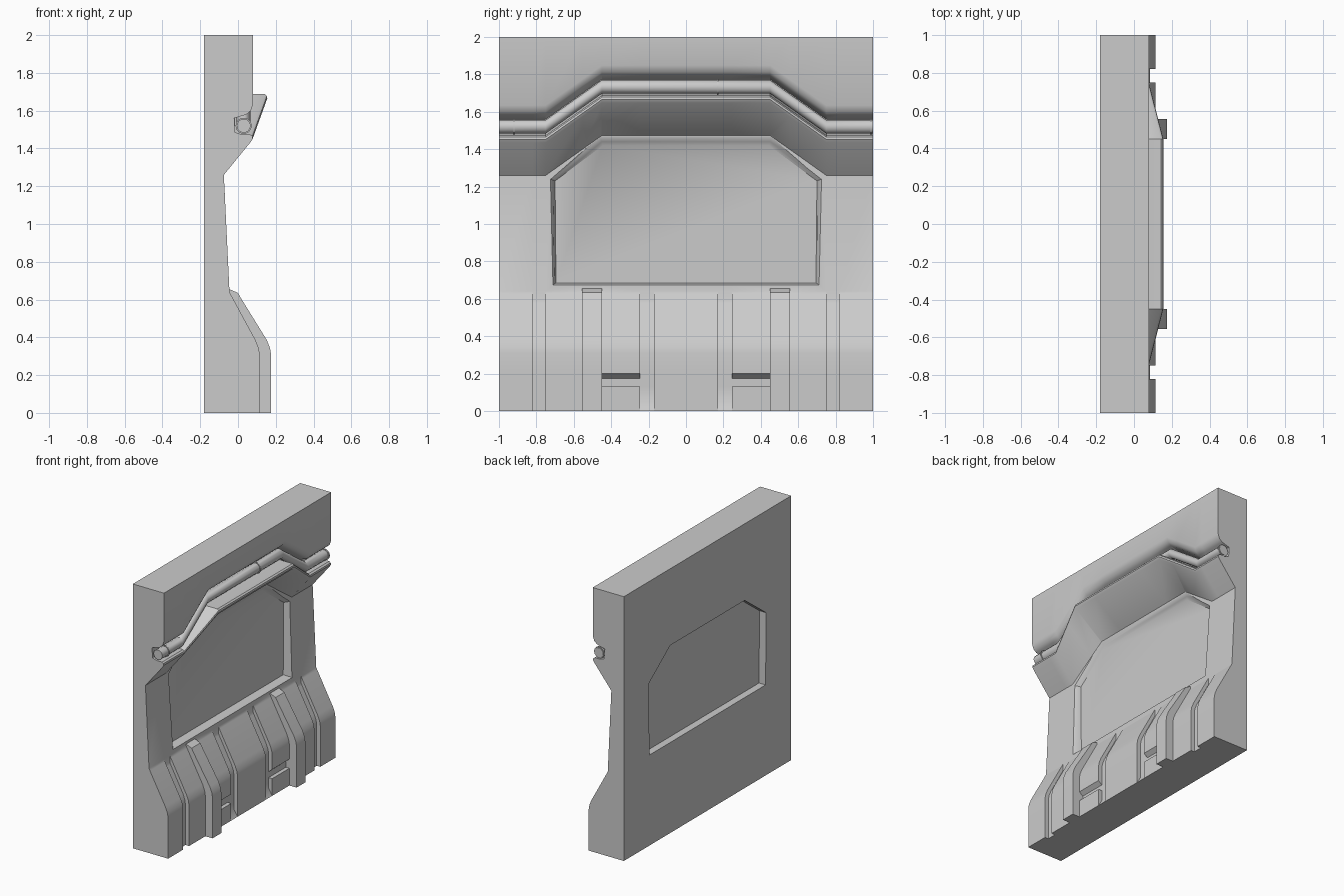
import bpy, bmesh, math
from mathutils import Vector

if "Cube" in bpy.data.objects:
    bpy.data.objects.remove(bpy.data.objects["Cube"])

BACK = -0.18


def make_object(name, bm):
    bmesh.ops.recalc_face_normals(bm, faces=bm.faces)
    mesh = bpy.data.meshes.new(name)
    bm.to_mesh(mesh)
    bm.free()
    ob = bpy.data.objects.new(name, mesh)
    bpy.context.collection.objects.link(ob)
    return ob


def loft(name, sections):
    """Skin a list of closed loops that share a point count, and cap the ends."""
    bm = bmesh.new()
    rings = [[bm.verts.new(p) for p in s] for s in sections]
    for a, b in zip(rings, rings[1:]):
        for i in range(len(a)):
            j = (i + 1) % len(a)
            bm.faces.new((a[i], a[j], b[j], b[i]))
    bm.faces.new(rings[0])
    bm.faces.new(rings[-1])
    bmesh.ops.remove_doubles(bm, verts=bm.verts, dist=0.0002)
    bmesh.ops.dissolve_degenerate(bm, edges=bm.edges, dist=0.0002)
    return make_object(name, bm)


def smooth(ob):
    bpy.ops.object.select_all(action='DESELECT')
    ob.select_set(True)
    bpy.context.view_layer.objects.active = ob
    bpy.ops.object.shade_smooth_by_angle(angle=math.radians(32))


def lift(y):
    """0 at the low ends of the canopy, 1 along its raised middle."""
    return min(1, max(0, (0.75 - abs(y)) / 0.30))


def wall_x(z):
    return -0.045 - 0.03 * (z - 0.64) / 0.62


# Lower skirt: bottom x, face x, slot x, then the upper end of the slope
slope = [(-0.029, 0.61), (-0.037, 0.625), (-0.045, 0.64)]
sunk = [(-0.038, 0.575), (-0.045, 0.59), (-0.045, 0.64)]
SKIRT = {
    'plain': (0.115, 0.115, 0.115, slope),
    'slot': (0.115, 0.115, 0.085, slope),
    'groove': (0.085, 0.085, 0.085, sunk),
    'short_groove': (0.115, 0.085, 0.085, sunk),
    'rib': (0.175, 0.175, 0.175, [(0.02, 0.60), (0.0, 0.635), (-0.046, 0.655)]),
}


def profile(y, kind):
    x0, x, xs, top = SKIRT[kind]
    pts = [(x0, 0), (x, 0.05), (x, 0.13), (xs, 0.13), (xs, 0.175), (x, 0.20),
           (x, 0.31), (x - 0.006, 0.345), (x - 0.022, 0.385)] + top
    # Canopy: underside, rounded lip, pipe channel, upper wall
    h = lift(y)
    canopy = [(-0.075, -0.01, 1.26), (0.068, 0.078, 1.435), (0.078, 0.077, 1.452),
              (0.076, 0.077, 1.465), (0.064, 0.078, 1.474), (0.02, 0.03, 1.474),
              (-0.015, 0, 1.485), (-0.02, 0, 1.56), (0.045, 0, 1.58), (0.068, 0, 1.60),
              (0.08, 0, 1.635)]
    pts += [(cx + dx * h, cz + 0.213 * h) for cx, dx, cz in canopy]
    pts += [(0.08, 2), (BACK, 2), (BACK, 0)]
    return [(px, y, pz) for px, pz in pts]


# Wall body from strips across the width
half = [(-1, -0.82, 'plain'), (-0.82, -0.75, 'groove'), (-0.75, -0.555, 'plain'),
        (-0.555, -0.45, 'rib'), (-0.45, -0.245, 'slot'), (-0.245, -0.17, 'short_groove')]
strips = half + [(-0.17, 0.17, 'plain')] + [(-b, -a, k) for a, b, k in reversed(half)]
wall = loft("wall_panel", [profile(y, k) for a, b, k in strips for y in (a, b)])


# Window recesses, front and back
def window(w_low, z_low, w_mid, z_mid, w_top, z_top):
    right = [(w_low, z_low), (w_mid, z_mid), (w_top, z_top)]
    return right + [(-y, z) for y, z in reversed(right)]


outer = window(0.715, 0.67, 0.73, 1.24, 0.46, 1.475)
middle = window(0.703, 0.68, 0.712, 1.235, 0.45, 1.44)
inner = window(0.695, 0.685, 0.70, 1.23, 0.445, 1.42)
front_cut = loft("window_front_cutter", [
    [(wall_x(z) + 0.006, y, z) for y, z in outer],
    [(wall_x(z) - 0.014, y, z) for y, z in middle],
    [(-0.108, y, z) for y, z in inner]])
back_cut = loft("window_back_cutter", [
    [(x, y, z) for y, z in inner] for x in (-0.125, -0.25)])
for cutter in (front_cut, back_cut):
    cutter.hide_render = True
    mod = wall.modifiers.new("recess", 'BOOLEAN')
    mod.object = cutter
    mod.operation = 'DIFFERENCE'
    mod.solver = 'EXACT'
    bpy.context.view_layer.objects.active = wall
    bpy.ops.object.modifier_apply(modifier=mod.name)
    bpy.data.objects.remove(cutter)
smooth(wall)


# Pipe in the canopy channel, with thin joint collars
def ring(y, r, n=14):
    cz = 1.52 + 0.213 * lift(y)
    return [Vector((0.03 + r * math.cos(2 * math.pi * i / n), y,
                    cz + r * math.sin(2 * math.pi * i / n))) for i in range(n)]


smooth(loft("canopy_pipe", [ring(y, 0.037) for y in (-1, -0.75, -0.45, 0.45, 0.75, 1)]))
for y in (-0.92, 0.17, 0.99):
    smooth(loft("pipe_collar", [ring(y - 0.005, 0.043), ring(y + 0.005, 0.043)]))
